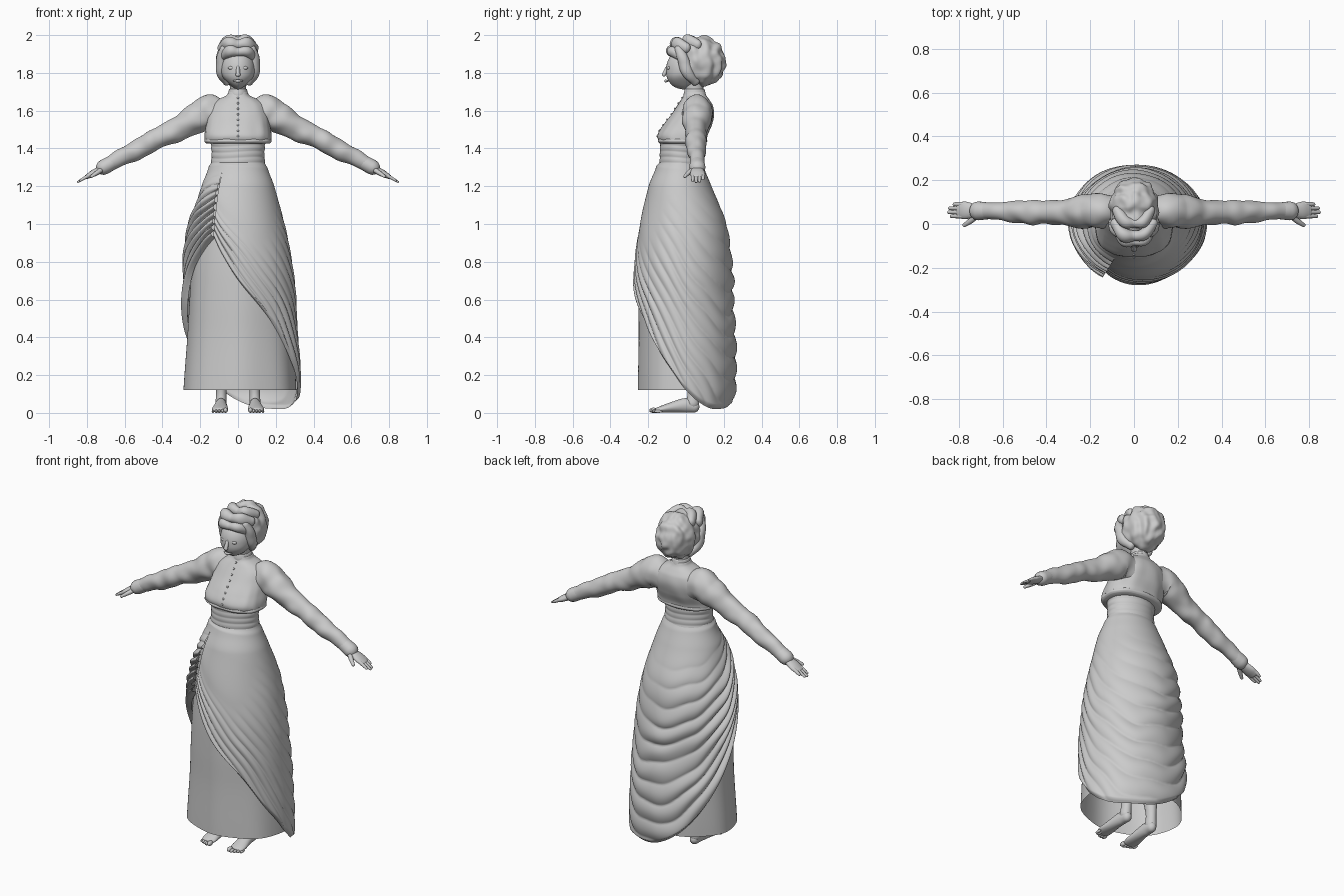
import bpy, bmesh, math
from mathutils import Vector, noise

if "Cube" in bpy.data.objects:
    bpy.data.objects.remove(bpy.data.objects["Cube"])


def spline(keys, x):
    """Smooth interpolation through keys (x, v1, v2, ...) sorted by x."""
    x = min(max(x, keys[0][0]), keys[-1][0])
    i = 0
    while i < len(keys) - 2 and x > keys[i + 1][0]:
        i += 1
    a, b = keys[i], keys[i + 1]
    p, q = keys[max(i - 1, 0)], keys[min(i + 2, len(keys) - 1)]
    h = b[0] - a[0]
    t = (x - a[0]) / h
    out = []
    for k in range(1, len(a)):
        m0 = (b[k] - p[k]) / (b[0] - p[0]) * h
        m1 = (q[k] - a[k]) / (q[0] - a[0]) * h
        out.append((2*t**3 - 3*t*t + 1)*a[k] + (t**3 - 2*t*t + t)*m0
                   + (3*t*t - 2*t**3)*b[k] + (t**3 - t*t)*m1)
    return out


def step(a, b, x):
    t = min(max((x - a) / (b - a), 0), 1)
    return t * t * (3 - 2 * t)


def loft(name, rings, closed=True, caps=True, mirror=False):
    n = len(rings[0])
    bm = bmesh.new()
    v = [[bm.verts.new(p) for p in r] for r in rings]
    for r0, r1 in zip(v, v[1:]):
        for i in range(n if closed else n - 1):
            j = (i + 1) % n
            bm.faces.new((r0[i], r0[j], r1[j], r1[i]))
    if caps:
        bm.faces.new(v[0])
        bm.faces.new(v[-1])
    bmesh.ops.recalc_face_normals(bm, faces=bm.faces)
    me = bpy.data.meshes.new(name)
    bm.to_mesh(me)
    bm.free()
    me.shade_smooth()
    ob = bpy.data.objects.new(name, me)
    bpy.context.collection.objects.link(ob)
    if mirror:
        ob.modifiers.new("mirror", 'MIRROR').use_mirror_merge = False
    return ob


def tube(name, pts, ref=(0, 0, 1), steps=24, n=20, wrinkle=0.0, mirror=False):
    """Tube through (x, y, z, side radius, up radius) points with round ends."""
    keys = [(i, *p) for i, p in enumerate(pts)]
    rings, last = [], len(pts) - 1
    for s in range(-4, steps + 5):
        e = min(max(s, 0), steps)
        over = (s - e) / 4
        u = e / steps * last
        x, y, z, rs, ru = spline(keys, u)
        tan = (Vector(spline(keys, u + .01)[:3]) - Vector(spline(keys, u - .01)[:3])).normalized()
        side = tan.cross(Vector(ref)).normalized()
        up = side.cross(tan)
        c = Vector((x, y, z)) + tan * min(rs, ru) * math.sin(over * math.pi / 2)
        k = max(math.cos(over * math.pi / 2), .03)
        ring = []
        for i in range(n):
            a = 2 * math.pi * i / n
            d = side * rs * math.cos(a) + up * ru * math.sin(a)
            w = 1 + wrinkle * noise.noise((c + d) * 14) if wrinkle else 1
            ring.append(c + d * k * w)
        rings.append(ring)
    return loft(name, rings, mirror=mirror)


def blob(name, c, r, fn=None, seg=32, mirror=False):
    """Ellipsoid with an optional surface factor."""
    rings = []
    for j in range(seg + 1):
        p = math.pi * min(max(j / seg, .004), .996)
        ring = []
        for i in range(seg * 2):
            a = math.pi * i / seg
            d = Vector((math.sin(p)*math.cos(a), math.sin(p)*math.sin(a), math.cos(p)))
            k = fn(d) if fn else 1
            ring.append(Vector(c) + Vector((d.x*r[0], d.y*r[1], d.z*r[2])) * k)
        rings.append(ring)
    return loft(name, rings, mirror=mirror)


def body(name, keys, steps, wob, power=1.0, n=64):
    """Vertical body of elliptical rings, keys (z, half width, front y, back y)."""
    rings = []
    for s in range(steps + 1):
        z = keys[0][0] + (keys[-1][0] - keys[0][0]) * s / steps
        a, f, b = spline(keys, z)
        ring = []
        for i in range(n):
            t = 2 * math.pi * i / n
            c, q = math.cos(t), math.sin(t)
            k = 1 + wob(t, z)
            ring.append((a*k*math.copysign(abs(c)**power, c),
                         (f+b)/2 + (b-f)/2*k*math.copysign(abs(q)**power, q), z))
        rings.append(ring)
    return loft(name, rings)


# Skirt profile: z, half width, centre x, front y, back y
SKIRT = [(0, .30, .01, -.25, .215), (.12, .298, .01, -.252, .235), (.4, .28, .012, -.248, .235),
         (.6, .268, .012, -.25, .222), (.8, .252, .008, -.246, .218), (1.0, .228, .004, -.225, .20),
         (1.2, .182, 0, -.188, .125), (1.28, .152, 0, -.156, .092), (1.33, .138, 0, -.138, .075)]


def skirt_point(t, z, off):
    a, cx, f, b = spline(SKIRT, z)
    return Vector((cx + (a+off)*math.cos(t), (f+b)/2 + ((b-f)/2+off)*math.sin(t), z))


loft("underskirt", [[skirt_point(math.tau*i/96, .12 + 1.2*s/40, .006*(1-s/40)*math.sin(7*math.tau*i/96)*.5)
                     for i in range(96)] for s in range(41)], caps=False)

# Draped overskirt: lower edge height by angle, gathered on one hip
EDGE = [(239, .93), (252, .82), (270, .69), (306, .48), (330, .31), (345, .22), (362, .12), (382, .05),
        (405, .02), (450, .06), (495, .25), (535, .53), (560, .74), (585, .87), (599, .93)]
drape = []
ROWS, COLS = 150, 180
for s in range(ROWS + 1):
    t = s / ROWS
    row = []
    for i in range(COLS + 1):
        deg = 239 + 360 * i / COLS
        z = 1.325 - t * (1.325 - spline(EDGE, deg)[0])
        front = 1 - step(290, 350, deg)
        hip = step(490, 560, deg)
        back = step(380, 450, deg)
        phase = 11*t - 5*step(250, 450, deg) + .35*noise.noise((deg/35, t*4, 2))
        fold = abs(math.sin(math.pi * phase)) ** .8
        amp = (.014 + .008*back + .016*hip) * step(.08 + .45*front, .55 + .3*front, t)
        amp *= .75 + .5*noise.noise((deg/50, t*5, 7))
        off = .008 + amp*fold + .008*step(.2, .5, t)
        off *= step(0, .03, t) * (1 - .8*step(.985, 1, t))
        row.append(skirt_point(math.radians(deg), z, off + .002))
    drape.append(row)
loft("draped_overskirt", drape, closed=False, caps=False)

# Pleated waistband
body("waistband", [(1.30, .142, -.142, .085), (1.34, .139, -.138, .08), (1.38, .138, -.137, .078),
                   (1.45, .145, -.135, .085)], 40,
     lambda t, z: .022 * abs(math.sin(z * 100 + .5 * math.sin(2*t))))

# Bodice and its hem band
BODICE = [(1.425, .155, -.13, .09), (1.435, .172, -.143, .105), (1.47, .175, -.15, .115),
          (1.52, .168, -.122, .135), (1.58, .158, -.078, .148), (1.63, .14, -.045, .14),
          (1.66, .105, -.025, .122), (1.68, .062, -.012, .108), (1.70, .05, -.006, .1)]
body("bodice", BODICE, 48,
     lambda t, z: .035*noise.noise((3*math.cos(t), 3*math.sin(t), z*9))*step(1.7, 1.6, z), .85)
body("bodice_hem", [(1.427, .168, -.141, .102), (1.437, .177, -.15, .111), (1.45, .174, -.147, .11)],
     8, lambda t, z: .01*math.sin(9*t), .85)
body("collar", [(1.675, .052, -.012, .106), (1.69, .052, -.012, .104), (1.715, .047, -.006, .098)],
     8, lambda t, z: 0)
for i in range(8):
    z = 1.465 + i * .029
    blob(f"button_{i}", (0, spline(BODICE, z)[1] - .001, z), (.006, .005, .006), seg=6)

# Sleeves, cuffs and hands
tube("sleeve", [(.07, .06, 1.565, .065, .07), (.15, .06, 1.59, .08, .088), (.21, .058, 1.565, .076, .08),
                (.30, .055, 1.512, .062, .068), (.40, .055, 1.462, .054, .056), (.47, .055, 1.43, .055, .055),
                (.55, .058, 1.385, .049, .05), (.63, .06, 1.345, .04, .043), (.69, .06, 1.312, .036, .036)],
     steps=60, n=36, wrinkle=.16, mirror=True)
tube("cuff", [(.665, .06, 1.326, .038, .038), (.69, .06, 1.312, .041, .04), (.712, .06, 1.30, .043, .04)],
     steps=6, mirror=True)
tube("palm", [(.69, .06, 1.31, .025, .02), (.73, .06, 1.287, .032, .02), (.77, .062, 1.266, .04, .018),
              (.80, .063, 1.25, .036, .012)], mirror=True)
for i, tip in enumerate((.835, .847, .843, .822)):
    y = .036 + i * .018
    tube(f"finger_{i}", [(.78, y, 1.262, .011, .011), (.81, y, 1.245, .01, .009),
                         (tip, y, 1.245 - (tip - .81)*.6, .008, .006)], steps=8, n=10, mirror=True)
tube("thumb", [(.715, .042, 1.292, .014, .014), (.745, .015, 1.272, .013, .012),
               (.775, -.006, 1.252, .009, .008)], steps=10, n=12, mirror=True)

# Neck, face and features
tube("neck", [(0, .05, 1.64, .046, .05), (0, .045, 1.70, .043, .048), (0, .035, 1.79, .046, .055)],
     ref=(0, 1, 0), steps=12)
blob("face", (0, -.005, 1.82), (.09, .1, .108),
     lambda d: 1 - .10*step(-.2, -1, d.z)*abs(d.x)*2 + .05*step(.0, .5, -d.z)*step(.2, .7, -d.y))
tube("nose", [(0, -.098, 1.83, .009, .009), (0, -.11, 1.805, .011, .011), (0, -.117, 1.79, .013, .01)],
     ref=(0, 1, 0), steps=8, n=12)
tube("lips", [(-.024, -.096, 1.757, .004, .004), (0, -.107, 1.757, .007, .008), (.024, -.096, 1.757, .004, .004)],
     steps=8, n=10)
blob("eye", (.035, -.088, 1.826), (.017, .012, .011), seg=10, mirror=True)

# Hair: waved mass, forehead rolls and side rolls
blob("hair", (0, .078, 1.862), (.112, .133, .133),
     lambda d: 1 + .035*math.sin(11*d.y + 3*noise.noise(d*1.6)) + .07*noise.noise(d*3.2)
     - .12*step(.1, .9, -d.y)*step(.1, .8, -d.z), seg=48)
for name, w, y, z, r in (("forehead_roll", .082, -.083, 1.915, .026), ("crown_roll_front", .085, -.06, 1.955, .03),
                         ("crown_roll_back", .075, 0, 1.972, .028)):
    tube(name, [(-w, y + .06, z - .025, r*.8, r), (-w*.55, y + .012, z, r, r*1.1), (0, y + .006, z - .004, r*.85, r*.85),
                (w*.55, y + .012, z, r, r*1.1), (w, y + .06, z - .025, r*.8, r)], steps=30, wrinkle=.25)
tube("side_roll", [(.072, -.035, 1.925, .026, .026), (.09, -.015, 1.88, .027, .03), (.09, 0, 1.83, .025, .03),
                   (.083, .02, 1.785, .023, .028), (.062, .05, 1.755, .02, .024)], ref=(0, 1, 0),
     steps=30, wrinkle=.3, mirror=True)

# Bare legs, feet and toes
tube("leg", [(.085, .03, .45, .05, .055), (.085, .035, .25, .042, .048), (.088, .04, .12, .028, .032),
             (.09, .035, .05, .03, .034)], ref=(0, 1, 0), mirror=True)
tube("foot", [(.088, .045, .032, .026, .03), (.09, .0, .04, .03, .038), (.092, -.06, .032, .036, .03),
              (.095, -.12, .021, .043, .02), (.095, -.15, .015, .04, .014)], mirror=True)
for i, (y, r) in enumerate(((-.172, .014), (-.172, .01), (-.165, .009), (-.157, .009), (-.147, .008))):
    blob(f"toe_{i}", (.066 + i*.0165, y, r), (r*.9, .022, r), seg=8, mirror=True)
